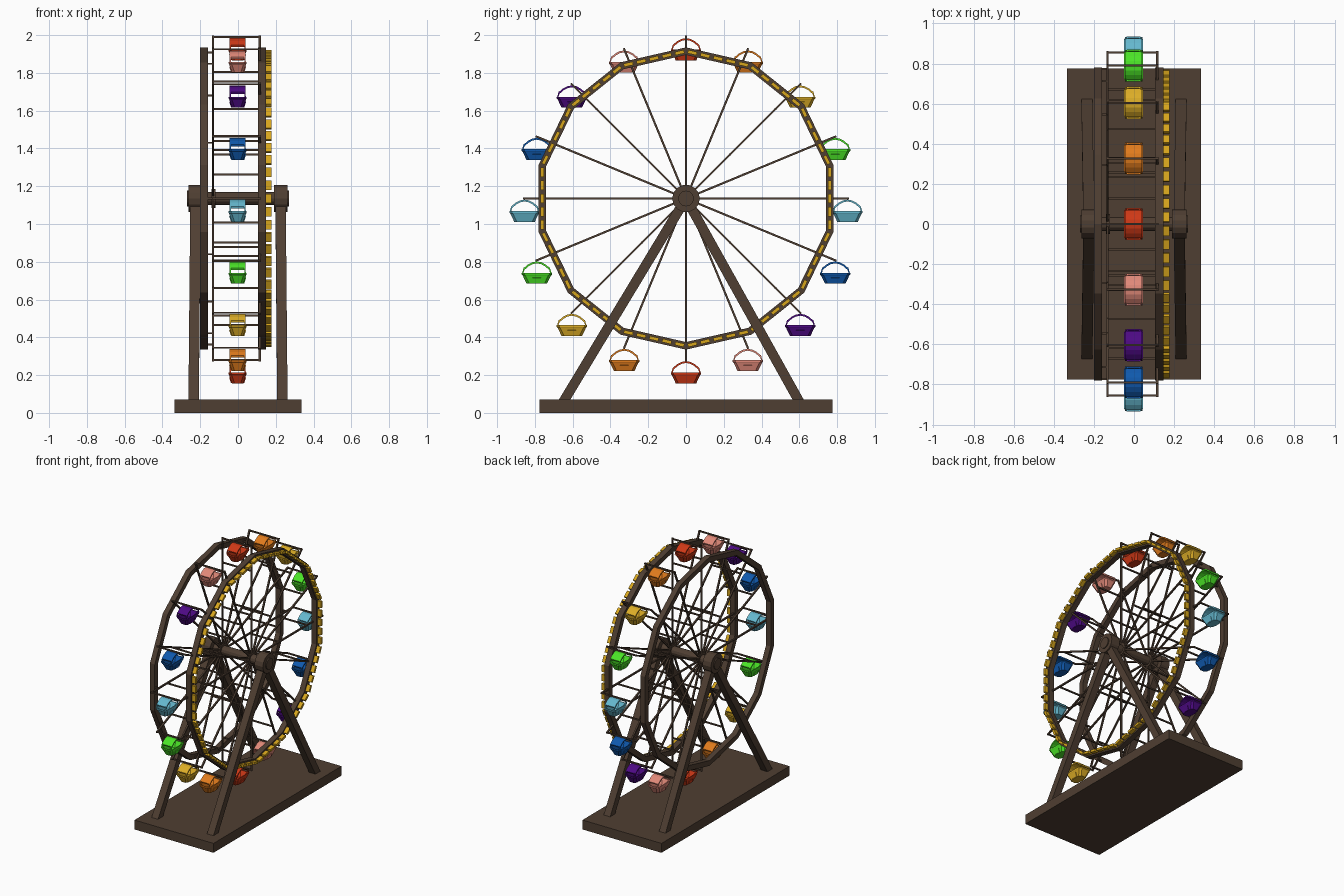
import bpy, bmesh, math
from mathutils import Vector, Matrix

if "Cube" in bpy.data.objects:
    bpy.data.objects.remove(bpy.data.objects["Cube"])

HUB = Vector((0, 0, 1.135))
N = 16            # spokes and cabins
RIM_SIDES = 14
R_ROD = 0.855     # radius of the cabin pivots


def mat(name, rgb):
    m = bpy.data.materials.new(name)
    m.diffuse_color = (*rgb, 1)
    m.use_nodes = True
    m.node_tree.nodes["Principled BSDF"].inputs["Base Color"].default_value = m.diffuse_color
    return m


BROWN = mat("weathered brown", (0.078, 0.049, 0.032))
GOLD = mat("gold", (0.68, 0.38, 0.012))
CABIN = [mat("red", (0.62, 0.04, 0.008)), mat("orange", (0.75, 0.2, 0.012)),
         mat("yellow", (0.72, 0.42, 0.02)), mat("green", (0.07, 0.78, 0.02)),
         mat("light blue", (0.13, 0.48, 0.62)), mat("blue", (0.005, 0.1, 0.42)),
         mat("purple", (0.075, 0.003, 0.23)), mat("pink", (0.75, 0.25, 0.19))]


def finish(bm, name, material, loc=(0, 0, 0)):
    bmesh.ops.recalc_face_normals(bm, faces=bm.faces)
    me = bpy.data.meshes.new(name)
    bm.to_mesh(me)
    bm.free()
    me.materials.append(material)
    ob = bpy.data.objects.new(name, me)
    ob.location = loc
    bpy.context.collection.objects.link(ob)
    return ob


def box(bm, c, s, rot=Matrix()):
    m = Matrix.Translation(c) @ rot @ Matrix.Diagonal((*s, 1))
    bmesh.ops.create_cube(bm, size=1, matrix=m)


def beam(bm, p, q, w, d):
    """Square bar from p to q; w is its x width, d its depth."""
    p, q = Vector(p), Vector(q)
    z = (q - p).normalized()
    ref = Vector((0, 1, 0)) if abs(z.x) > 0.9 else Vector((1, 0, 0))
    x = (ref - z * ref.dot(z)).normalized()
    rot = Matrix((x, z.cross(x), z)).transposed().to_4x4()
    box(bm, (p + q) / 2, (w, d, (q - p).length), rot)


def drum(bm, x0, x1, r, sides):
    m = Matrix.Translation(((x0 + x1) / 2, 0, HUB.z)) @ Matrix.Rotation(math.pi / 2, 4, 'Y')
    bmesh.ops.create_cone(bm, cap_ends=True, segments=sides, radius1=r, radius2=r,
                          depth=abs(x1 - x0), matrix=m)


def polar(x, r, a):
    return Vector((x, r * math.sin(a), HUB.z + r * math.cos(a)))


def loft(bm, rings, closed=False):
    vs = [[bm.verts.new(p) for p in ring] for ring in rings]
    n = len(vs[0])
    pairs = list(zip(vs, vs[1:])) + ([(vs[-1], vs[0])] if closed else [])
    for a, b in pairs:
        for i in range(n):
            j = (i + 1) % n
            bm.faces.new((a[i], a[j], b[j], b[i]))
    if not closed:
        bm.faces.new(vs[0])
        bm.faces.new(vs[-1])


# Base slab
bm = bmesh.new()
box(bm, (0, 0, 0.036), (0.67, 1.55, 0.072))
finish(bm, "base", BROWN)

# A-frame legs and hub caps on both sides
for side, s in (("right", 1), ("left", -1)):
    for part, y in (("front", -0.655), ("back", 0.605)):
        bm = bmesh.new()
        beam(bm, (s * 0.235, y, 0.05), (s * 0.225, 0, HUB.z), 0.055, 0.052)
        finish(bm, f"{side}_{part}_leg", BROWN)
    bm = bmesh.new()
    drum(bm, s * 0.19, s * 0.262, 0.073, 14)
    drum(bm, s * 0.26, s * 0.27, 0.042, 12)
    finish(bm, f"{side}_hub_cap", BROWN)

# Axle with inner flanges
bm = bmesh.new()
drum(bm, -0.2, 0.2, 0.034, 12)
drum(bm, -0.14, -0.12, 0.05, 12)
drum(bm, 0.105, 0.125, 0.05, 12)
finish(bm, "axle", BROWN)

# Rims: fourteen-sided rings of square section
for name, x0, x1 in (("left_rim", -0.2, -0.16), ("right_rim", 0.105, 0.147)):
    bm = bmesh.new()
    angles = [math.tau * i / RIM_SIDES for i in range(RIM_SIDES)]
    loft(bm, [[polar(x, r, a) for a in angles]
              for x, r in ((x0, 0.76), (x0, 0.80), (x1, 0.80), (x1, 0.76))], closed=True)
    finish(bm, name, BROWN)

# Gold lamps along the right rim
bm = bmesh.new()
for i in range(RIM_SIDES):
    a = polar(0.161, 0.78, math.tau * i / RIM_SIDES)
    b = polar(0.161, 0.78, math.tau * (i + 1) / RIM_SIDES)
    for k in range(5):
        beam(bm, a.lerp(b, (k + 0.14) / 5), a.lerp(b, (k + 0.86) / 5), 0.032, 0.018)
finish(bm, "rim_lamps", GOLD)

# Spokes on both sides, joined by cross rods and tied to the rims
spokes, rods = bmesh.new(), bmesh.new()
for i in range(N):
    a = math.tau * i / N
    for x in (-0.132, 0.115):
        beam(spokes, polar(x, 0.03, a), polar(x, 0.862, a), 0.012, 0.011)
    for r in (0.33, 0.67, R_ROD):
        beam(rods, polar(-0.136, r, a), polar(0.119, r, a), 0.01, 0.01)
    beam(rods, polar(-0.18, 0.772, a), polar(-0.13, 0.772, a), 0.01, 0.01)
finish(spokes, "spokes", BROWN)
finish(rods, "cross_rods", BROWN)


def octagon(hx, hy, z, c=0.014):
    return [(sx * x, sy * y, z) for sx, sy, flip in ((1, 1, 0), (-1, 1, 1), (-1, -1, 0), (1, -1, 1))
            for x, y in (((hx, hy - c), (hx - c, hy)) if not flip else ((hx - c, hy), (hx, hy - c)))]


# Cabins: open tub, four posts, arched canopy; origin is the pivot
def cabin(name, material, loc):
    bm = bmesh.new()
    loft(bm, [octagon(0.030, 0.054, -0.124), octagon(0.044, 0.074, -0.082),
              octagon(0.047, 0.080, -0.076), octagon(0.047, 0.080, -0.066),
              octagon(0.040, 0.073, -0.066), octagon(0.028, 0.05, -0.108)])
    arc = [(-0.07 + 0.14 * k / 6) for k in range(7)]
    top = [(y, -0.006 - 0.036 * (abs(y) / 0.07) ** 2) for y in arc]
    prof = top + [(y * 0.95, z - 0.01) for y, z in reversed(top)]
    loft(bm, [[(x, y, z) for y, z in prof] for x in (-0.042, 0.042)])
    for sx in (-1, 1):
        for sy in (-1, 1):
            beam(bm, (sx * 0.040, sy * 0.075, -0.07), (sx * 0.038, sy * 0.066, -0.04), 0.007, 0.007)
        # door panel lying on the sloped side
        beam(bm, (sx * 0.032, 0, -0.122), (sx * 0.042, 0, -0.092), 0.006, 0.046)
    finish(bm, name, material, loc)


for i in range(N):
    cabin(f"cabin_{i + 1}", CABIN[i % 8], polar(-0.002, R_ROD, math.tau * i / N))
